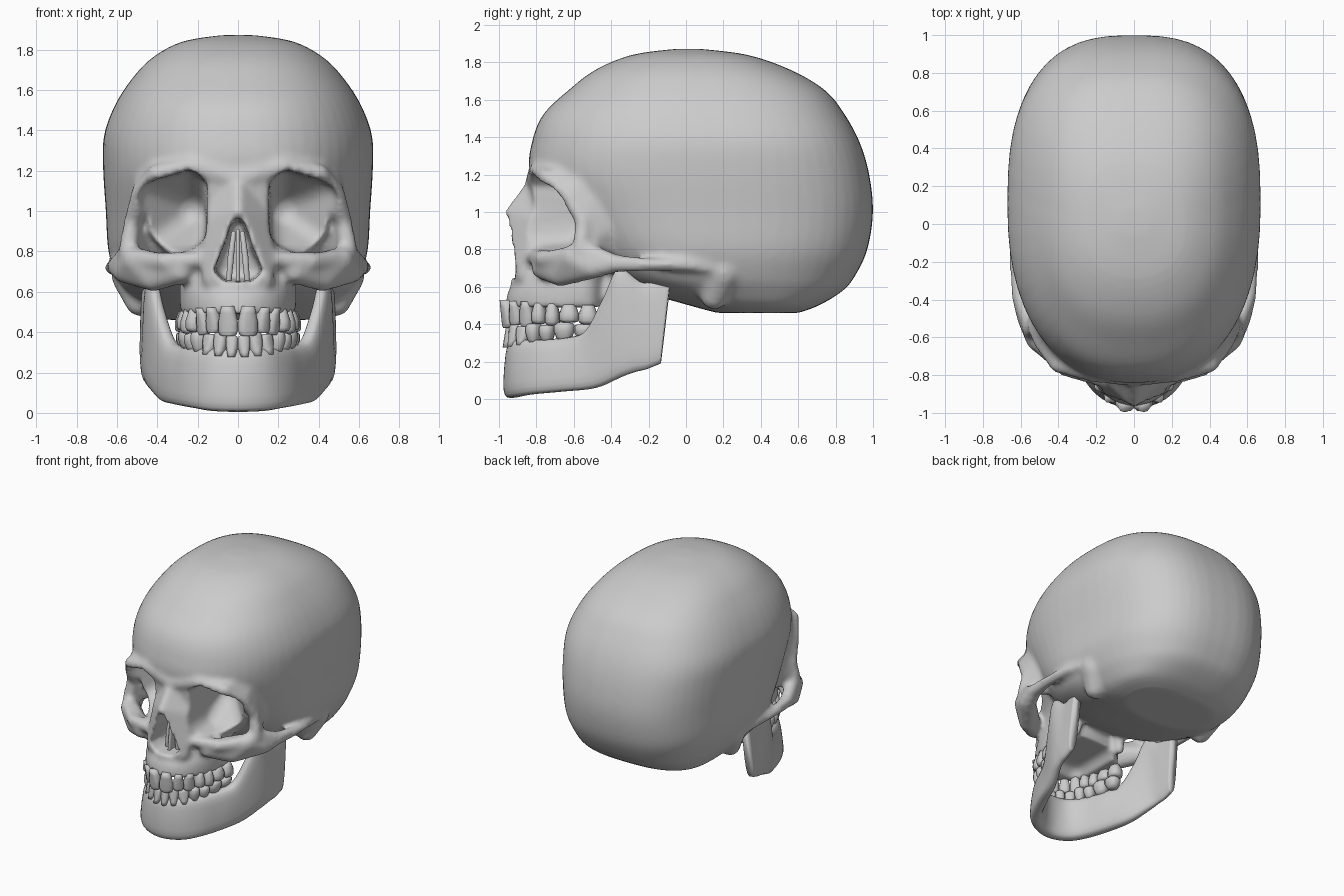
import bpy, bmesh, math
from mathutils import Vector
from mathutils.bvhtree import BVHTree

if "Cube" in bpy.data.objects:
    bpy.data.objects.remove(bpy.data.objects["Cube"])


def spline(rows, steps=4):
    """Catmull-Rom interpolation through rows of numbers."""
    out = []
    for i in range(len(rows) - 1):
        p = [rows[max(0, min(len(rows) - 1, i + k))] for k in (-1, 0, 1, 2)]
        for s in range(steps):
            t = s / steps
            out.append([0.5 * (2 * b + (c - a) * t + (2 * a - 5 * b + 4 * c - d) * t * t
                               + (3 * b - a - 3 * c + d) * t ** 3) for a, b, c, d in zip(*p)])
    return out + [list(rows[-1])]


def sp(v, n):
    return math.copysign(abs(v) ** (2 / n), v)


def loft(bm, rings):
    vs = [[bm.verts.new(p) for p in r] for r in rings]
    n = len(vs[0])
    new = []
    for a, b in zip(vs, vs[1:]):
        for i in range(n):
            j = (i + 1) % n
            new.append(bm.faces.new((a[i], a[j], b[j], b[i])))
    new += [bm.faces.new(vs[0][::-1]), bm.faces.new(vs[-1])]
    bmesh.ops.recalc_face_normals(bm, faces=new)


def egg(bm, rows, nf, nb, count=56):
    """Stack of horizontal rings: z, centre y, front y, back y, half width."""
    rings = []
    for z, yc, yf, yb, w in spline(rows):
        ring = []
        for i in range(count):
            a = math.tau * i / count
            c, s = math.cos(a), math.sin(a)
            n, d = (nb, yb - yc) if s > 0 else (nf, yc - yf)
            ring.append((w * sp(c, n), yc + d * sp(s, n), z))
        rings.append(ring)
    loft(bm, rings)


def hull_mesh(balls, side=1):
    """Convex skin around balls (x, y, z, r), as a new bmesh."""
    tmp = bmesh.new()
    for x, y, z, r in balls:
        for k in range(60):  # evenly spread points on the ball
            h = 1 - 2 * (k + .5) / 60
            q, a = math.sqrt(1 - h * h), k * 2.399963
            tmp.verts.new(((x + r * q * math.cos(a)) * side, y + r * q * math.sin(a), z + r * h))
    bmesh.ops.convex_hull(tmp, input=list(tmp.verts), use_existing_faces=False)
    bmesh.ops.delete(tmp, geom=[v for v in tmp.verts if not v.link_faces], context='VERTS')
    bmesh.ops.recalc_face_normals(tmp, faces=list(tmp.faces))
    return tmp


def hull(bm, balls, side=1):
    tmp = hull_mesh(balls, side)
    tmp.verts.index_update()
    vs = [bm.verts.new(v.co) for v in tmp.verts]
    for f in tmp.faces:
        bm.faces.new([vs[v.index] for v in f.verts])
    tmp.free()


def chain(bm, balls, side=1):
    for pair in zip(balls, balls[1:]):
        hull(bm, pair, side)


def make(name, bm):
    me = bpy.data.meshes.new(name)
    bm.to_mesh(me)
    bm.free()
    ob = bpy.data.objects.new(name, me)
    bpy.context.collection.objects.link(ob)
    for p in me.polygons:
        p.use_smooth = True
    return ob


def fuse(ob, smooth):
    """Voxel-fuse overlapping parts, then soften."""
    m = ob.modifiers.new("fuse", 'REMESH')
    m.mode = 'VOXEL'
    m.voxel_size = .016
    m = ob.modifiers.new("soften", 'SMOOTH')
    m.factor = .5
    m.iterations = smooth
    bpy.context.view_layer.update()
    me = bpy.data.meshes.new_from_object(ob.evaluated_get(bpy.context.evaluated_depsgraph_get()))
    ob.modifiers.clear()
    ob.data = me
    for p in me.polygons:
        p.use_smooth = True


def carve(ob, balls, direction, side=1):
    """Press the surface inside a convex shape back to the shape's far wall."""
    tmp = hull_mesh(balls, side)
    tree = BVHTree.FromBMesh(tmp)
    tmp.free()
    d = Vector(direction)
    for v in ob.data.vertices:
        hit, normal, _, _ = tree.ray_cast(v.co, d)
        if hit is not None and normal.dot(d) > 0:
            v.co = hit
    ob.data.update()


# braincase and core of the face
sk = bmesh.new()
egg(sk, [(.46, .38, .17, .60, .34), (.50, .35, .02, .71, .46), (.58, .22, -.25, .84, .54),
         (.66, .12, -.42, .905, .595), (.80, .1, -.56, .97, .642), (1.0, .1, -.72, 1.0, .655),
         (1.2, .1, -.835, .98, .668), (1.37, .1, -.825, .93, .665), (1.52, .08, -.765, .85, .612),
         (1.65, .05, -.63, .745, .53), (1.76, .03, -.485, .56, .425), (1.84, .01, -.29, .33, .275),
         (1.872, 0, -.06, .08, .08)], 2.3, 2.7)
egg(sk, [(.49, -.55, -.965, -.42, .285), (.58, -.55, -.95, -.42, .29), (.66, -.55, -.89, -.40, .29),
         (.76, -.5, -.85, -.35, .33), (.90, -.45, -.82, -.3, .45), (1.05, -.4, -.83, -.3, .475),
         (1.2, -.4, -.84, -.2, .49), (1.28, -.3, -.79, -.1, .45)], 2.1, 2.2)

# nose pyramid
hull(sk, [(0, -.84, 1.13, .03), (0, -.945, 1.0, .025), (.15, -.80, .95, .03), (-.15, -.80, .95, .03),
          (.13, -.86, .66, .05), (-.13, -.86, .66, .05), (0, -.89, .64, .05)])

for s in (1, -1):
    # cheekbone, brow and outer eye frame
    chain(sk, [(.18, -.82, .76, .04), (.36, -.76, .75, .05), (.52, -.60, .76, .06)], s)
    hull(sk, [(.28, -.77, .70, .06), (.42, -.67, .66, .06), (.51, -.61, .76, .065), (.56, -.5, .70, .06)], s)
    chain(sk, [(.545, -.56, .80, .05), (.525, -.55, .95, .042), (.485, -.63, 1.09, .045),
               (.40, -.74, 1.185, .05), (.22, -.79, 1.22, .05), (0, -.80, 1.16, .06)], s)
    # temple wall closing the socket from the side
    hull(sk, [(.53, -.54, .82, .035), (.52, -.54, .95, .035), (.42, -.35, .80, .04), (.46, -.3, 1.0, .04)], s)
    hull(sk, [(.52, -.54, .95, .035), (.485, -.62, 1.09, .04), (.40, -.70, 1.2, .04),
              (.44, -.45, 1.28, .05), (.46, -.3, 1.0, .04)], s)
    # cheek arch running back to the ear
    hull(sk, [(.545, -.55, .81, .04), (.56, -.5, .70, .06), (.60, -.38, .725, .05)], s)
    chain(sk, [(.60, -.38, .725, .05), (.625, -.2, .72, .036), (.62, -.02, .72, .036), (.58, .18, .70, .04)], s)
    # bump behind the ear, and plates behind the palate
    chain(sk, [(.53, .20, .68, .10), (.485, .15, .55, .075)], s)
    chain(sk, [(.17, -.38, .78, .05), (.2, -.40, .55, .035)], s)
skull = make("skull", sk)
fuse(skull, 2)

# eye sockets, nose opening, palate
rim = [(.245, 1.105), (.40, 1.06), (.41, .885), (.25, .90)]
for s in (1, -1):
    carve(skull, [(x, y, z, .092) for y in (-1.1, -.66) for x, z in rim] + [(.24, -.5, 1.0, .09)], (0, 1, 0), s)
carve(skull, [(x, y, z, r) for y in (-1.1, -.72)
              for x, z, r in ((0, .945, .025), (.058, .71, .052), (-.058, .71, .052))], (0, 1, 0))
carve(skull, [(x, y, .47, .09) for x in (-.1, .1) for y in (-.76, -.35)], (0, 0, 1))
fuse(skull, 5)

# thin plates inside the nose
bm = bmesh.new()
hull(bm, [(0, y, z, .011) for y, z in ((-.85, .64), (-.82, .9), (-.66, .9), (-.66, .64))])
for s in (1, -1):
    chain(bm, [(.022, -.80, .89, .012), (.035, -.81, .78, .016), (.045, -.81, .66, .014)], s)
make("nasal_plates", bm)

# lower jaw: bottom point, top point and thickness along half the arch
half = [(0, -.935, .005, 0, -.91, .32, .10), (.13, -.90, .01, .12, -.88, .32, .10),
        (.22, -.82, .025, .21, -.77, .32, .10), (.30, -.66, .04, .275, -.63, .33, .10),
        (.365, -.48, .06, .335, -.53, .37, .09), (.425, -.34, .12, .39, -.44, .54, .08),
        (.445, -.27, .145, .425, -.36, .70, .07), (.455, -.21, .16, .435, -.22, .62, .065),
        (.46, -.135, .19, .445, -.075, .70, .065)]
rows = spline([(-r[0], r[1], r[2], -r[3]) + r[4:] for r in half[:0:-1]] + half, 5)
rings = []
for i, r in enumerate(rows):
    a, b = rows[max(0, i - 1)], rows[min(len(rows) - 1, i + 1)]
    out = Vector((a[1] - b[1], b[0] - a[0], 0)).normalized()
    lo, hi = Vector(r[:3]), Vector(r[3:6])
    rings.append([(lo + hi) / 2 + (hi - lo) / 2 * sp(math.sin(g), 3.2) + out * r[6] / 2 * sp(math.cos(g), 3.2)
                  for g in (math.tau * k / 20 for k in range(20))])
bm = bmesh.new()
loft(bm, rings)
for s in (1, -1):
    hull(bm, [(.42, -.10, .69, .035), (.49, -.10, .69, .035)], s)
make("lower_jaw", bm)


def tooth(bm, pos, ang, w, d, z0, z1):
    """Crown from gum z0 to biting edge z1."""
    rings = []
    for t, k in ((-.15, .6), (.12, .8), (.45, 1), (.8, 1), (.95, .85), (1, .5)):
        depth = d / 2 * (k if d > .08 else 1.05 - .5 * t)
        uv = [(w / 2 * k * sp(math.cos(a), 2.5), depth * sp(math.sin(a), 2.5))
              for a in (math.tau * i / 10 for i in range(10))]
        rings.append([(pos[0] + u * math.cos(ang) - v * math.sin(ang),
                       pos[1] + u * math.sin(ang) + v * math.cos(ang), z0 + (z1 - z0) * t) for u, v in uv])
    loft(bm, rings)


def tooth_row(name, ax, ay, widths, gum, edge):
    bm = bmesh.new()
    for s in (1, -1):
        t = walked = start = 0
        for i, w in enumerate(widths):
            while walked < start + w / 2:
                walked += .002 * math.hypot(ax * math.cos(t), ay * math.sin(t))
                t += .002
            start += w
            ang = math.atan2(ay * math.sin(t), ax * math.cos(t))
            f = i / (len(widths) - 1)
            tooth(bm, (s * ax * math.sin(t), -.5 - ay * math.cos(t)), s * ang, w * 1.03,
                  .07 if i < 3 else .1, gum[0] + (gum[1] - gum[0]) * f,
                  edge[0] + (edge[1] - edge[0]) * f + (.012 if i % 2 else 0))
    make(name, bm)


tooth_row("upper_teeth", .265, .465, (.10, .075, .08, .075, .075, .105, .10), (.51, .49), (.38, .40))
tooth_row("lower_teeth", .26, .445, (.06, .065, .075, .075, .08, .11, .11), (.29, .33), (.385, .40))
